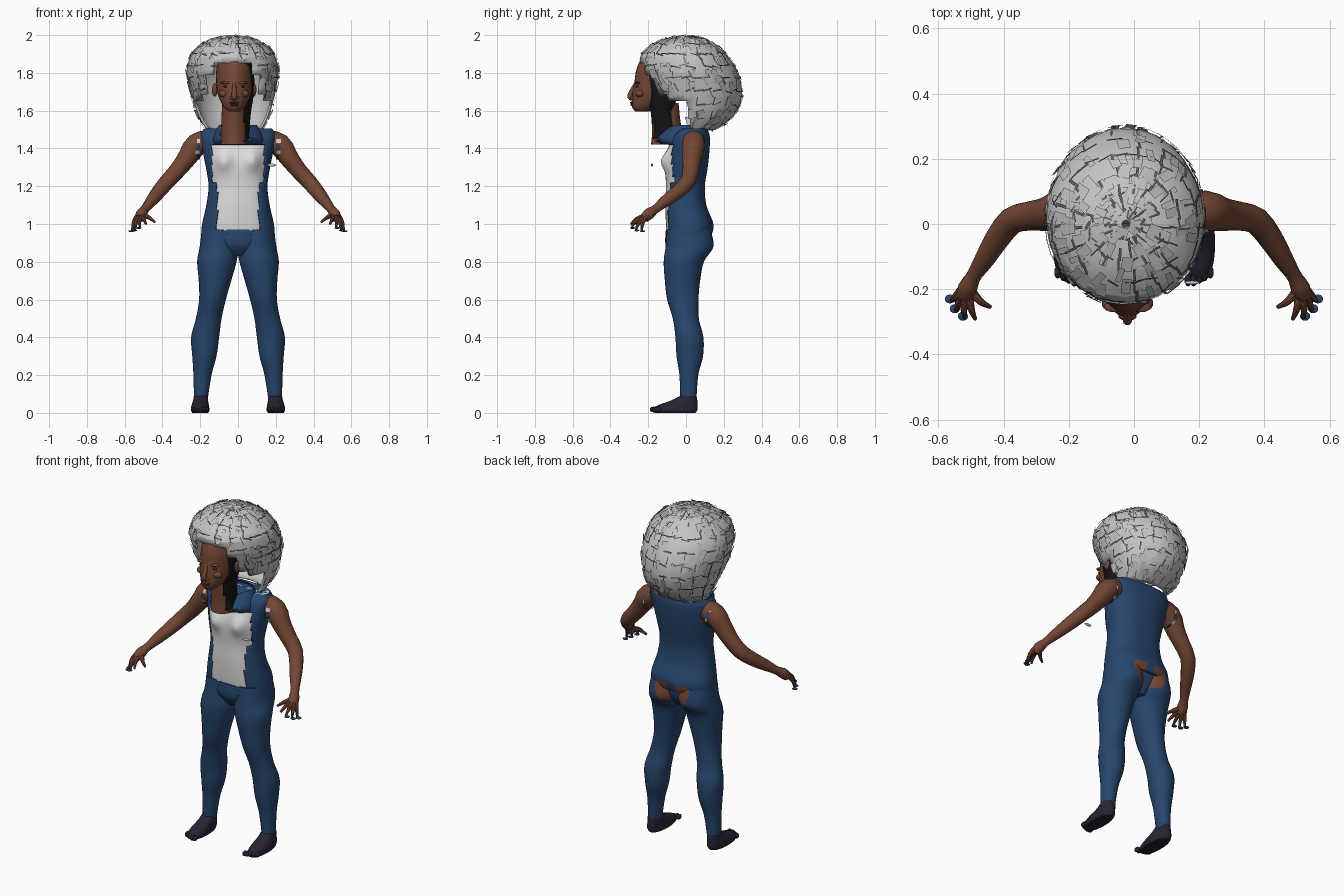
import bpy, bmesh, math, random
from mathutils import Vector

random.seed(4)
if "Cube" in bpy.data.objects:
    bpy.data.objects.remove(bpy.data.objects["Cube"], do_unlink=True)


def material(name, r, g, b):
    m = bpy.data.materials.new(name)
    m.use_nodes = True
    m.diffuse_color = (r, g, b, 1)
    m.node_tree.nodes["Principled BSDF"].inputs["Base Color"].default_value = (r, g, b, 1)
    return m


SKIN = material("brown skin", .17, .062, .034)
LIP = material("dark lip", .11, .033, .024)
NAVY = material("navy cloth", .02, .06, .15)
WHITE = material("white shirt", .72, .72, .72)
GREY = material("light grey hair", .55, .55, .55)
STRAND = material("dark grey strand", .11, .11, .11)
BLACK = material("black hair", .008, .007, .007)
SHOE = material("dark plum shoe", .022, .017, .032)


def finish(name, bm, mats, angle=40, recalc=True):
    if recalc:
        bmesh.ops.recalc_face_normals(bm, faces=bm.faces)
    me = bpy.data.meshes.new(name)
    bm.to_mesh(me)
    bm.free()
    for m in mats:
        me.materials.append(m)
    if angle:
        for p in me.polygons:
            p.use_smooth = True
        me.set_sharp_from_angle(angle=math.radians(angle))
    ob = bpy.data.objects.new(name, me)
    bpy.context.collection.objects.link(ob)
    return ob


def sample(rows, t):
    """Catmull-Rom through the rows, t from 0 to 1."""
    f = t * (len(rows) - 1)
    i = min(int(f), len(rows) - 2)
    f -= i
    a, b, c, d = (rows[max(0, min(len(rows) - 1, i + k))] for k in (-1, 0, 1, 2))
    return [.5 * (2 * q + (r - p) * f + (2 * p - 5 * q + 4 * r - s) * f * f
                  + (3 * q - p - 3 * r + s) * f ** 3) for p, q, r, s in zip(a, b, c, d)]


def ring_point(rows, t, a, power=1.0):
    """Point on a stack of ovals given as (z, centre x, half width, y front, y back)."""
    z, cx, rx, y0, y1 = sample(rows, t)
    ca, sa = math.cos(a), math.sin(a)
    x = math.copysign(abs(ca) ** power, ca) * rx
    y = math.copysign(abs(sa) ** power, sa) * (y1 - y0) / 2
    return Vector((cx + x, (y0 + y1) / 2 + y, z))


def loft(name, rows, mats, n=28, m=24, power=1.0, cut=None, paint=None, warp=None, caps=True, angle=40):
    bm = bmesh.new()
    rings = []
    for i in range(m + 1):
        pts = [ring_point(rows, i / m, math.tau * j / n, power) for j in range(n)]
        rings.append([bm.verts.new(warp(p) if warp else p) for p in pts])
    for a, b in zip(rings, rings[1:]):
        for j in range(n):
            k = (j + 1) % n
            bm.faces.new((a[j], a[k], b[k], b[j]))
    if caps:
        bm.faces.new(rings[0][::-1])
        bm.faces.new(rings[-1])
    bm.normal_update()
    if paint:
        for f in bm.faces:
            f.material_index = paint(f.calc_center_median(), f.normal)
    if cut:
        gone = [f for f in bm.faces if cut(f.calc_center_median())]
        bmesh.ops.delete(bm, geom=gone, context='FACES')
    return finish(name, bm, mats, angle, recalc=caps)


def tube(name, path, mat, n=14, m=20):
    """Round limb along (x, y, z, radius) points."""
    bm = bmesh.new()
    rings = []
    for i in range(m + 1):
        t = i / m
        c = sample(path, t)
        d = Vector(sample(path, min(1, t + .02))[:3]) - Vector(sample(path, max(0, t - .02))[:3])
        u = d.cross(Vector((0, 1, .3))).normalized()
        v = d.cross(u).normalized()
        rings.append([bm.verts.new(Vector(c[:3]) + c[3] * (u * math.cos(a) + v * math.sin(a)))
                      for a in (math.tau * j / n for j in range(n))])
    for a, b in zip(rings, rings[1:]):
        for j in range(n):
            bm.faces.new((a[j], a[(j + 1) % n], b[(j + 1) % n], b[j]))
    bm.faces.new(rings[0])
    bm.faces.new(rings[-1])
    return finish(name, bm, [mat])


def ball(name, at, size, mat):
    bm = bmesh.new()
    bmesh.ops.create_uvsphere(bm, u_segments=14, v_segments=9, radius=1)
    for v in bm.verts:
        v.co = Vector(at) + Vector([c * s for c, s in zip(v.co, size)])
    return finish(name, bm, [mat])


def thicken(ob, depth):
    mod = ob.modifiers.new("thickness", 'SOLIDIFY')
    mod.thickness = depth
    mod.offset = -1


# Torso: shirt under an open sleeveless jacket
def bust(p):
    if p.y < 0:
        p.y -= .035 * math.exp(-((abs(p.x) - .075) / .04) ** 2 - ((p.z - 1.335) / .05) ** 2)
    return p


torso = [(.94, 0, .195, -.105, .135), (1.0, 0, .19, -.112, .145), (1.1, 0, .168, -.115, .108),
         (1.2, 0, .156, -.112, .1), (1.3, 0, .17, -.115, .115), (1.4, 0, .19, -.1, .125),
         (1.47, 0, .2, -.075, .125), (1.505, 0, .18, -.03, .11)]


def seat_hole(c):
    return c.y > .05 and .02 < abs(c.x) < .105 and .865 + .02 * (abs(c.x) > .08) < c.z < .985


def front_open(c):
    return c.y < -.03 and .965 < c.z < 1.415 and abs(c.x) < .112 + .03 * (c.z > 1.22)


jacket = loft("jacket", torso, [NAVY, SKIN], 64, 44, .85, front_open,
              lambda c, n: int(seat_hole(c)), bust)
thicken(jacket, .008)
loft("shirt", [(z, x, r - .008, a + .006, b - .012) for z, x, r, a, b in torso], [WHITE], 48, 36, .85, warp=bust)
loft("collar", [(1.42, 0, .14, -.13, .1), (1.45, 0, .135, -.17, .09), (1.49, 0, .12, -.13, .085),
                (1.525, 0, .1, -.08, .06)], [NAVY], 36, 8, caps=False,
     cut=lambda c: c.y < -.06 and abs(c.x + .015) < .075 and c.z > 1.445)

# Trousers and shoes
loft("trouser_seat", [(.83, 0, .06, -.07, .07), (.89, 0, .15, -.108, .11), (.97, 0, .188, -.106, .125)], [NAVY])
leg = [(.07, .197, .036, -.03, .055), (.2, .188, .048, -.035, .065), (.3, .178, .064, -.05, .09),
       (.4, .174, .074, -.056, .092), (.5, .155, .068, -.07, .068), (.6, .135, .071, -.1, .066),
       (.7, .122, .086, -.112, .075), (.8, .112, .104, -.118, .095), (.88, .1, .103, -.108, .145),
       (.97, .095, .096, -.1, .13)]
foot = [(0, .2, .042, -.165, .05), (.015, .2, .049, -.18, .06), (.04, .2, .046, -.15, .062),
        (.065, .198, .04, -.08, .06), (.09, .197, .037, -.032, .056)]
arm = [(.17, .04, 1.44, .058), (.225, .04, 1.415, .062), (.27, .03, 1.35, .052), (.32, .025, 1.285, .045),
       (.375, .01, 1.225, .042), (.42, -.045, 1.17, .038), (.46, -.11, 1.12, .031),
       (.492, -.16, 1.08, .023), (.51, -.195, 1.055, .03), (.52, -.22, 1.03, .026)]
digits = {"thumb": (.44, -.255, 1.01), "index_finger": (.487, -.292, 1.0), "middle_finger": (.52, -.288, .985),
          "ring_finger": (.545, -.265, .972), "little_finger": (.56, -.235, .968)}


def plates(name, quads, mat):
    bm = bmesh.new()
    for q in quads:
        bm.faces.new([bm.verts.new(p) for p in q])
    return finish(name, bm, [mat], 0, recalc=False)


def ribbon(p, q, normal, w):
    s = normal.cross(q - p).normalized() * w
    return (p - s, q - s, q + s, p + s)


for side, s in (("left", 1), ("right", -1)):
    mirrored = lambda rows: [(z, s * cx, r, a, b) for z, cx, r, a, b in rows]
    loft(side + "_trouser_leg", mirrored(leg), [NAVY, SKIN], 40, 60,
         paint=lambda c, n: int(n.y > .1 and seat_hole(c)))
    loft(side + "_shoe", mirrored(foot), [SHOE], 24, 12, .9)
    for i in range(5):
        ball(side + "_toe", (s * (.166 + .017 * i), -.172 + .008 * max(0, i - 1), .018), (.011, .02, .015), SHOE)
    tube(side + "_arm", [(s * x, y, z, r) for x, y, z, r in arm], SKIN)
    palm = Vector((.515, -.205, 1.045))
    for i, (name, tip) in enumerate(digits.items()):
        tip = Vector(tip)
        base = palm + Vector((.008 * (i - 2), 0, 0))
        mid = base.lerp(tip, .55) + Vector((.004, -.006, .008))
        tube(side + "_" + name, [(s * p.x, p.y, p.z, r) for p, r in
                                 ((base, .015), (mid, .011), (tip, .006))], SKIN, 8, 8)
        if i > 1:
            ball(side + "_nail", (s * (tip.x + .005), tip.y + .005, tip.z - .006), (.016, .014, .005), NAVY)
    # Frayed edge around the armhole
    fray = []
    for i in range(14):
        a = math.tau * i / 14
        out = Vector((0, math.cos(a), math.sin(a)))
        p = Vector((s * .2, .04, 1.41)) + out * .068
        fray.append(ribbon(p, p + Vector((s * random.uniform(.01, .03), 0, 0)), out, .011))
    plates(side + "_armhole_trim", fray[::2], GREY)
    plates(side + "_armhole_edge", fray[1::2], NAVY)

# Head, neck and face
loft("neck", [(1.42, -.02, .076, -.185, .03), (1.5, -.02, .07, -.18, -.02), (1.64, -.02, .064, -.19, -.04)], [SKIN])
head = [(1.595, -.02, .03, -.268, -.2), (1.62, -.02, .056, -.286, -.13), (1.66, -.02, .077, -.286, -.07),
        (1.7, -.02, .09, -.282, -.03), (1.76, -.02, .096, -.272, 0), (1.82, -.02, .094, -.262, 0),
        (1.88, -.02, .078, -.23, -.02), (1.925, -.02, .03, -.15, -.08)]
loft("head", head, [SKIN], 32, 28)
tube("nose", [(-.02, -.266, 1.745, .009), (-.02, -.284, 1.71, .012), (-.02, -.298, 1.675, .014),
              (-.02, -.282, 1.66, .01)], SKIN, 10, 10)
ball("upper_lip", (-.02, -.283, 1.642), (.029, .014, .007), LIP)
ball("lower_lip", (-.02, -.281, 1.631), (.025, .014, .007), LIP)
for side, s in (("left", 1), ("right", -1)):
    ball(side + "_nostril", (-.02 + s * .015, -.28, 1.667), (.011, .014, .009), SKIN)
    ball(side + "_cheek", (-.02 + s * .052, -.243, 1.69), (.028, .025, .02), SKIN)
    ball(side + "_brow", (-.02 + s * .042, -.255, 1.748), (.03, .016, .008), SKIN)
    ball(side + "_eye", (-.02 + s * .042, -.257, 1.728), (.017, .01, .006), LIP)
    ball(side + "_ear", (-.02 + s * .103, -.13, 1.71), (.015, .022, .036), SKIN)

# Black hair beneath, on one side
under = [(1.45, -.02, .08, -.192, -.08), (1.5, -.02, .08, -.192, -.04), (1.6, -.02, .09, -.2, -.06),
         (1.7, -.02, .105, -.235, -.01), (1.8, -.02, .104, -.25, .01), (1.89, -.02, .085, -.24, -.01)]
loft("black_underhair", under, [BLACK], 32, 18, caps=False, cut=lambda c: c.x < .032)

# Big rounded hair, open over face and neck
hair = [(1.495, -.02, .142, -.05, .14), (1.56, -.023, .182, -.12, .24), (1.65, -.025, .212, -.18, .29),
        (1.74, -.027, .233, -.22, .293), (1.82, -.027, .242, -.245, .265), (1.9, -.027, .218, -.235, .212),
        (1.96, -.025, .15, -.16, .135), (1.985, -.025, .08, -.08, .07), (1.99, -.025, .01, -.01, .01)]
core = Vector((-.025, .02, 1.75))


def hair_open(c):
    if c.y > .025:
        return False
    return c.z < max(1.64, 1.64 + (-.09 - c.y) * 1.45)


shell = loft("hair_shell", hair, [GREY], 28, 20, cut=hair_open, caps=False, angle=15)
thicken(shell, .012)


def on_hair(t, a, lift):
    p = ring_point(hair, max(0, min(1, t)), a)
    return p + (p - core).normalized() * lift


locks, strands = [], []
for i in range(20):
    for j in range(36):
        t, a = (i + .5) / 20, math.tau * (j + random.uniform(-.2, .2)) / 36
        p = on_hair(t, a, .004)
        if hair_open(p) or t > .95:
            continue
        out = (p - core).normalized()
        # Tilted light locks
        if random.random() < .4:
            q = on_hair(t + .07, a + random.uniform(-.1, .1), random.uniform(.002, .012))
            locks.append(ribbon(p, q, out, random.uniform(.008, .02)))
        # Dark strands along and across
        if j % 2 == 0 and random.random() < .6:
            q = on_hair(t + .06, a + random.uniform(-.06, .06), .006)
            strands.append(ribbon(on_hair(t, a, .006), q, out, random.uniform(.002, .005)))
        if i % 2 == 0 and random.random() < .6:
            q = on_hair(t + random.uniform(-.025, .025), a + .2, .007)
            strands.append(ribbon(on_hair(t, a, .007), q, out, random.uniform(.002, .005)))
plates("hair_locks", locks, GREY)
plates("hair_strands", strands, STRAND)

# Loose scrap in front of the chest
ball("loose_scrap", (.178, -.18, 1.312), (.024, .006, .008), GREY)
